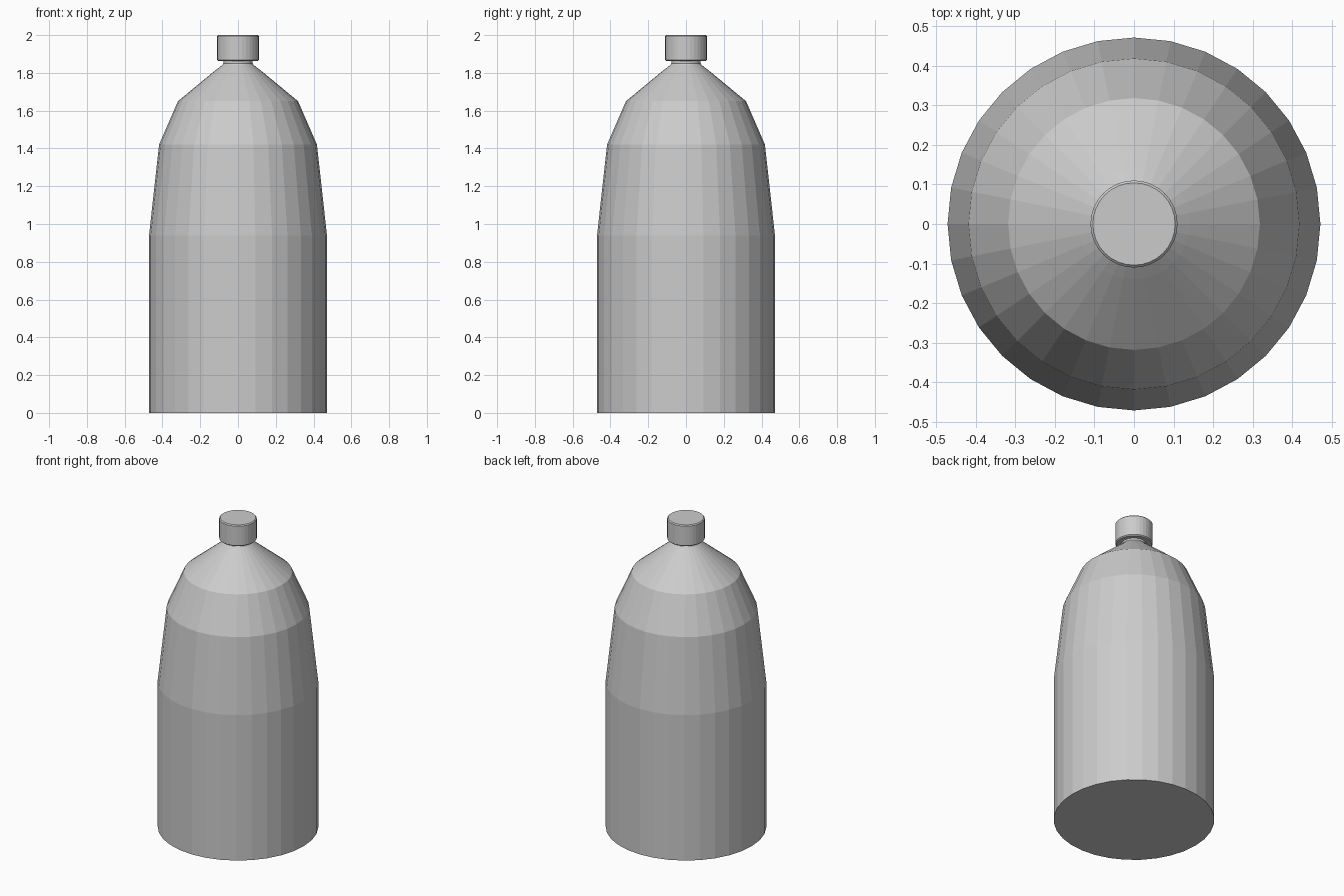
import bpy, bmesh, math

if "Cube" in bpy.data.objects:
    bpy.data.objects.remove(bpy.data.objects["Cube"])

SIDES = 32

def lathe(name, profile):
    """Revolve (radius, z) points around z and cap both ends."""
    bm = bmesh.new()
    rings = []
    for r, z in profile:
        rings.append([bm.verts.new((r * math.cos(2 * math.pi * i / SIDES),
                                    r * math.sin(2 * math.pi * i / SIDES), z))
                      for i in range(SIDES)])
    for a, b in zip(rings, rings[1:]):
        for i in range(SIDES):
            j = (i + 1) % SIDES
            bm.faces.new((a[i], a[j], b[j], b[i]))
    bm.faces.new(rings[0][::-1])
    bm.faces.new(rings[-1])
    mesh = bpy.data.meshes.new(name)
    bm.to_mesh(mesh)
    bm.free()
    obj = bpy.data.objects.new(name, mesh)
    bpy.context.collection.objects.link(obj)
    return obj

# Bottle body: straight wall, tapering shoulder, short neck
lathe("bottle_body", [(0.471, 0), (0.471, 0.94), (0.418, 1.42), (0.318, 1.65),
                      (0.14, 1.797), (0.083, 1.842), (0.077, 1.85), (0.077, 1.88)])

# Screw cap with small bevelled rims
lathe("bottle_cap", [(0.104, 1.862), (0.11, 1.868), (0.11, 1.994), (0.104, 2.0)])
